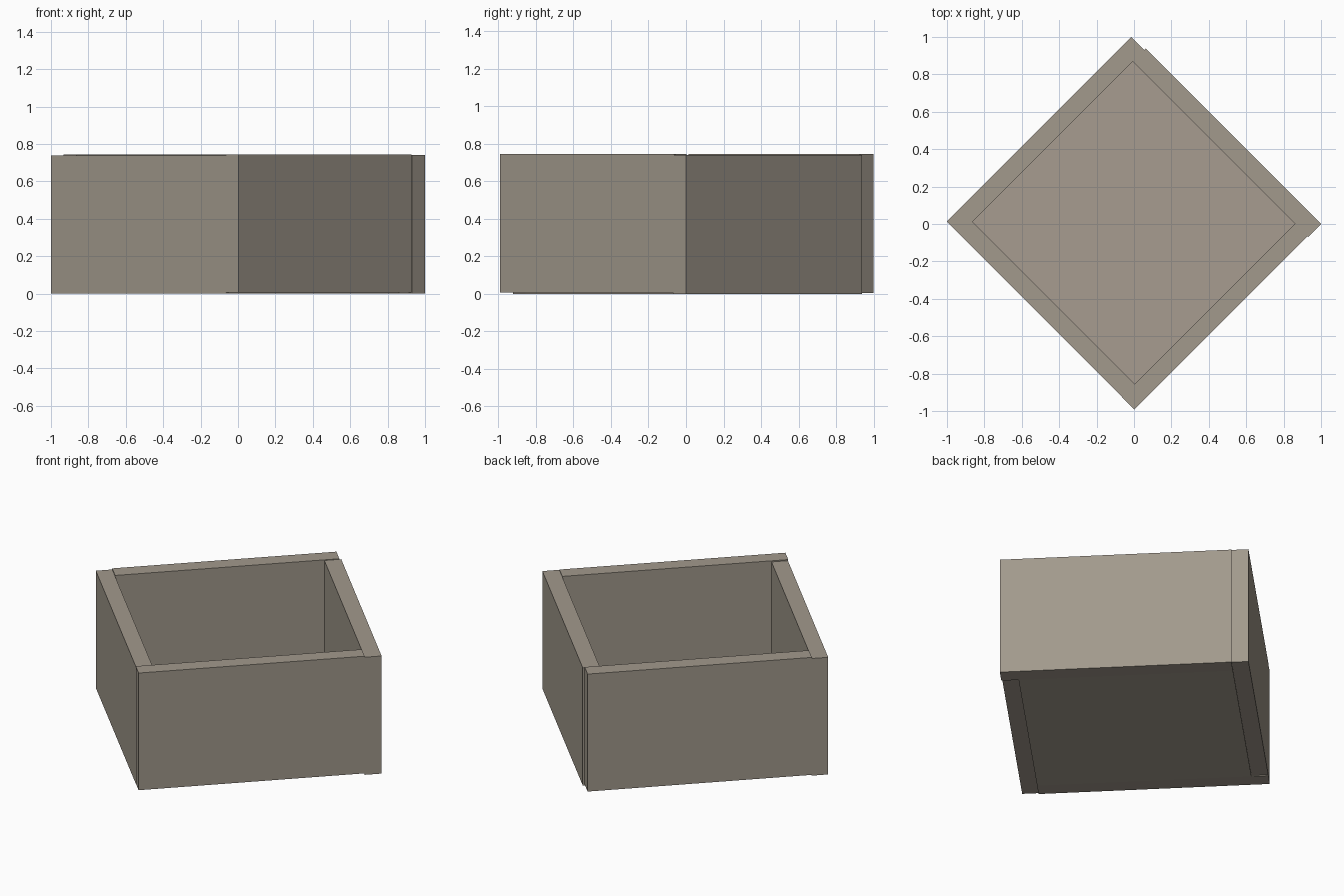
import bpy
from math import radians
from mathutils import Matrix

cube = bpy.data.objects.get("Cube")
if cube:
    bpy.data.objects.remove(cube, do_unlink=True)


def make_material(name, color):
    mat = bpy.data.materials.new(name)
    mat.use_nodes = True
    mat.diffuse_color = color
    mat.node_tree.nodes["Principled BSDF"].inputs["Base Color"].default_value = color
    return mat


wood = make_material("weathered_grey_wood", (0.36, 0.32, 0.265, 1))
floor_wood = make_material("floor_grey_wood", (0.385, 0.335, 0.28, 1))
TURN = Matrix.Rotation(radians(45), 4, "Z")


def board(name, u, v, z, mat):
    """Box between the given ranges, turned so a corner faces the front."""
    bpy.ops.mesh.primitive_cube_add(size=1)
    obj = bpy.context.object
    obj.name = name
    centre = [sum(r) / 2 for r in (u, v, z)]
    size = [r[1] - r[0] for r in (u, v, z)]
    obj.data.transform(TURN @ Matrix.Translation(centre) @ Matrix.Diagonal((*size, 1)))
    obj.data.materials.append(mat)


# Four walls in a pinwheel, each butting against the next, slightly uneven
board("front_right_wall", (-0.70, 0.61), (-0.702, -0.608), (0.007, 0.745), wood)
board("back_right_wall", (0.61, 0.708), (-0.707, 0.62), (0, 0.741), wood)
board("back_left_wall", (-0.603, 0.697), (0.62, 0.717), (0.005, 0.745), wood)
board("front_left_wall", (-0.698, -0.603), (-0.608, 0.717), (0, 0.738), wood)

# Floor panel fitted between the walls
board("floor_panel", (-0.603, 0.61), (-0.608, 0.62), (0, 0.095), floor_wood)
